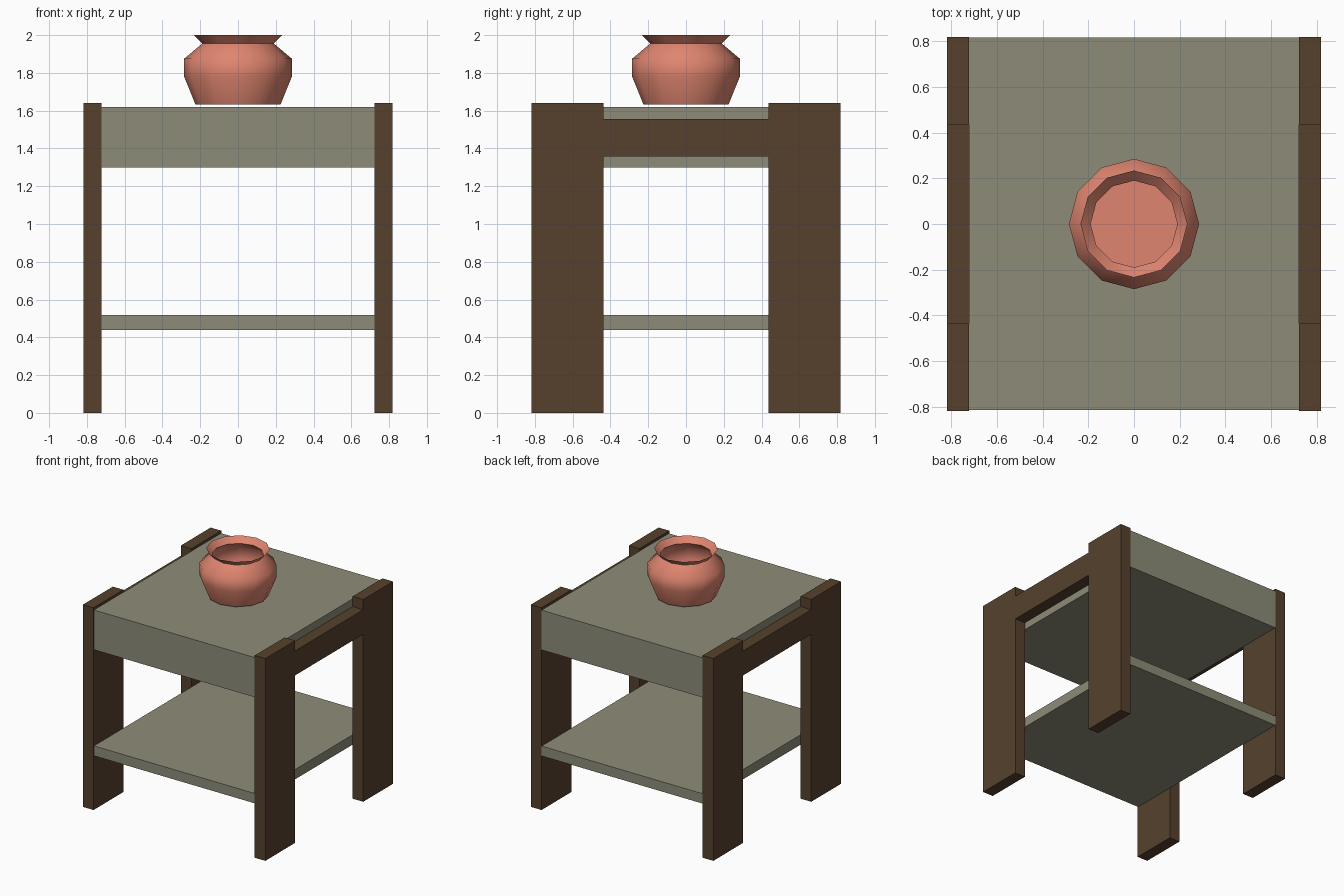
import bpy, bmesh, math

if "Cube" in bpy.data.objects:
    bpy.data.objects.remove(bpy.data.objects["Cube"])

def material(name, rgb):
    m = bpy.data.materials.new(name)
    m.diffuse_color = (*rgb, 1)
    m.use_nodes = True
    m.node_tree.nodes["Principled BSDF"].inputs["Base Color"].default_value = m.diffuse_color
    return m

wood = material("dark brown wood", (0.092, 0.053, 0.026))
panel = material("grey green panel", (0.27, 0.265, 0.19))
clay = material("terracotta", (0.74, 0.235, 0.16))

def finish(name, bm, mat):
    bmesh.ops.recalc_face_normals(bm, faces=bm.faces)
    me = bpy.data.meshes.new(name)
    bm.to_mesh(me)
    bm.free()
    me.materials.append(mat)
    ob = bpy.data.objects.new(name, me)
    bpy.context.collection.objects.link(ob)
    return ob

def box(name, lo, hi, mat):
    bm = bmesh.new()
    bmesh.ops.create_cube(bm, size=1)
    for v in bm.verts:
        v.co = [(a + b) / 2 + c * (b - a) for a, b, c in zip(lo, hi, v.co)]
    return finish(name, bm, mat)

OUT, INN, LEG = 0.818, 0.723, 0.436

# table top and lower shelf, held between the side frames
box("table_top", (-INN, -0.813, 1.298), (INN, 0.817, 1.62), panel)
box("lower_shelf", (-INN, -0.813, 0.438), (INN, 0.817, 0.518), panel)

# side frames: two wide legs and a rail on each side
for side, sx in (("left", -1), ("right", 1)):
    x0, x1 = sorted((sx * INN, sx * OUT))
    box(side + "_front_leg", (x0, -OUT, 0), (x1, -LEG, 1.64), wood)
    box(side + "_back_leg", (x0, LEG, 0), (x1, OUT, 1.64), wood)
    box(side + "_rail", (x0, -LEG, 1.358), (x1, LEG, 1.557), wood)

# open clay pot: twelve-sided lathe of (radius, height)
profile = [(0.225, 1.632), (0.285, 1.78), (0.285, 1.875), (0.19, 1.955), (0.234, 2.0)]
N = 12
bm = bmesh.new()
rings = [[bm.verts.new((r * math.cos(2 * math.pi * i / N), r * math.sin(2 * math.pi * i / N), z))
          for i in range(N)] for r, z in profile]
for a, b in zip(rings, rings[1:]):
    for i in range(N):
        j = (i + 1) % N
        bm.faces.new((a[i], a[j], b[j], b[i]))
bm.faces.new(rings[0][::-1])
pot = finish("clay_pot", bm, clay)
bpy.context.view_layer.objects.active = pot
pot.select_set(True)
bpy.ops.object.shade_smooth_by_angle(angle=math.radians(60))
